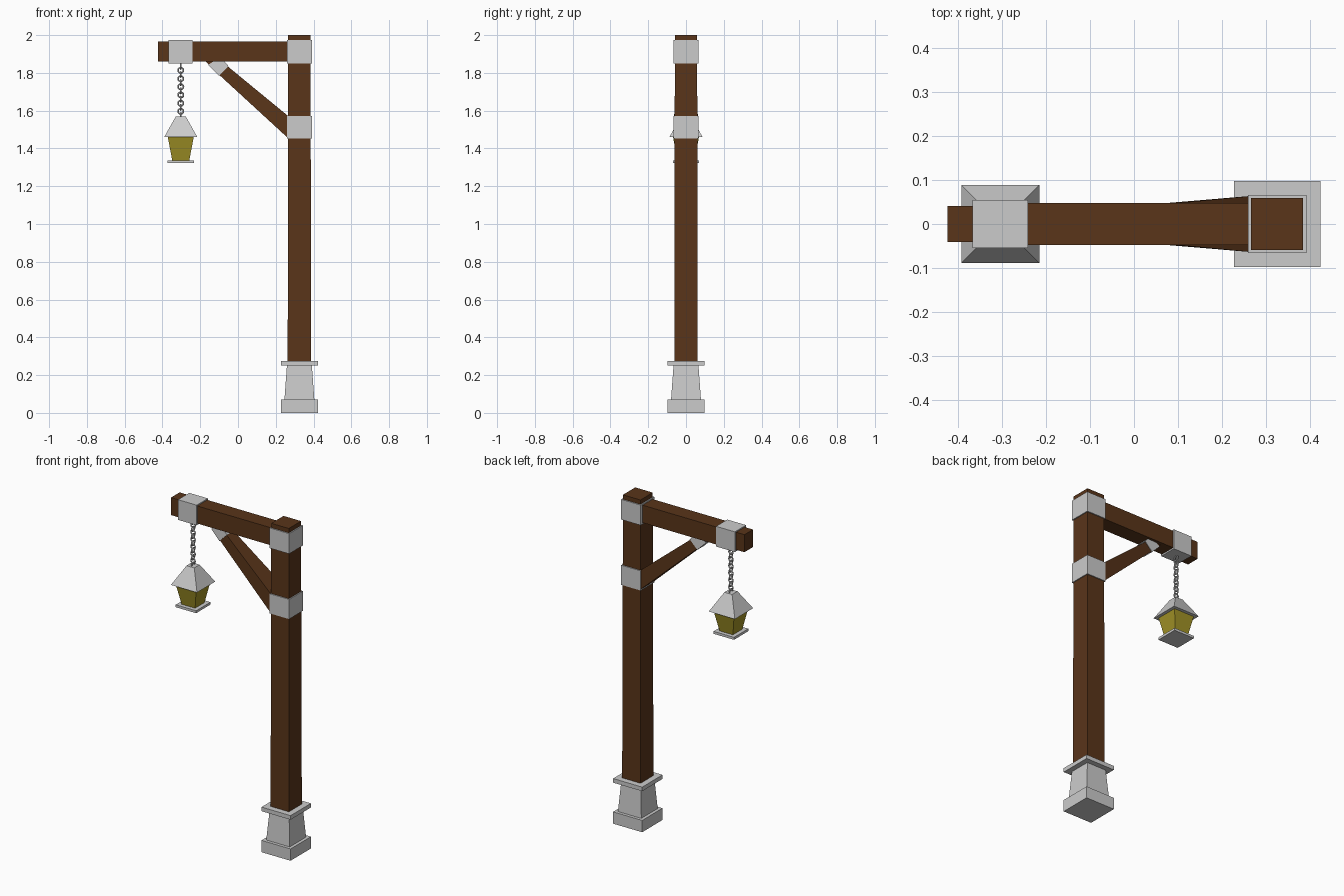
import bpy, bmesh, math
from mathutils import Vector

if "Cube" in bpy.data.objects:
    bpy.data.objects.remove(bpy.data.objects["Cube"])


def material(name, rgb):
    m = bpy.data.materials.new(name)
    m.diffuse_color = (*rgb, 1)
    m.use_nodes = True
    m.node_tree.nodes["Principled BSDF"].inputs["Base Color"].default_value = m.diffuse_color
    return m


WOOD = material("wood", (0.10, 0.035, 0.01))
GLASS = material("yellow_glass", (0.36, 0.29, 0.02))
POST_X, LAMP_X = 0.325, -0.303


def loft(name, rings, mat=None):
    """Solid skinned through a list of four-cornered rings."""
    bm = bmesh.new()
    rows = [[bm.verts.new(p) for p in ring] for ring in rings]
    for a, b in zip(rows, rows[1:]):
        for i in range(4):
            j = (i + 1) % 4
            bm.faces.new((a[i], a[j], b[j], b[i]))
    bm.faces.new(rows[0][::-1])
    bm.faces.new(rows[-1])
    bmesh.ops.recalc_face_normals(bm, faces=bm.faces)
    mesh = bpy.data.meshes.new(name)
    bm.to_mesh(mesh)
    bm.free()
    ob = bpy.data.objects.new(name, mesh)
    bpy.context.collection.objects.link(ob)
    if mat:
        mesh.materials.append(mat)
    return ob


def column(name, x, steps, mat=None):
    """Square column from (z, half width) steps."""
    return loft(name, [[(x + sx * h, sy * h, z) for sx, sy in
                        ((-1, -1), (1, -1), (1, 1), (-1, 1))]
                       for z, h in steps], mat)


def bar(name, sections, mat=None):
    """Bar in the xz plane from (low point, high point, half depth) sections."""
    return loft(name, [[(lo[0], -h, lo[1]), (lo[0], h, lo[1]),
                        (hi[0], h, hi[1]), (hi[0], -h, hi[1])]
                       for lo, hi, h in sections], mat)


# Stone base
column("base_plinth", POST_X, [(0, 0.098), (0.072, 0.098)])
column("base_pedestal", POST_X, [(0.072, 0.079), (0.25, 0.066)])
column("base_cap", POST_X, [(0.25, 0.098), (0.275, 0.098)])

# Post and its two metal bands
column("post", POST_X, [(0.275, 0.062), (2.0, 0.059)], WOOD)
column("post_upper_band", POST_X, [(1.85, 0.066), (1.973, 0.066)])
column("post_lower_band", POST_X, [(1.452, 0.066), (1.572, 0.066)])

# Horizontal beam with a slimmer end past its band
bar("beam", [((x, 1.859), (x, 1.966), h) for x, h in
             ((-0.423, 0.041), (-0.31, 0.041), (-0.30, 0.048), (0.27, 0.048))], WOOD)
bar("beam_band", [((x, 1.85), (x, 1.973), 0.054) for x in (-0.367, -0.241)])

# Diagonal brace, tapering towards the beam, with a metal sleeve
bar("brace", [((0.27, 1.450), (0.27, 1.568), 0.064),
              ((-0.10, 1.790), (-0.055, 1.835), 0.033),
              ((-0.175, 1.865), (-0.10, 1.875), 0.027)], WOOD)
bar("brace_sleeve", [((-0.101, 1.785), (-0.050, 1.836), 0.036),
                     ((-0.158, 1.842), (-0.095, 1.885), 0.032)])

# Chain of alternating rings
for i in range(13):
    bpy.ops.mesh.primitive_torus_add(
        location=(LAMP_X, 0, 1.835 - i * 0.0217), major_radius=0.0145,
        minor_radius=0.004, major_segments=12, minor_segments=6,
        rotation=(math.pi / 2, 0, math.pi / 2 * ((i + 1) % 2)))
    bpy.context.object.name = f"chain_link_{i + 1}"

# Lantern
column("lantern_roof", LAMP_X, [(1.460, 0.088), (1.57, 0.026)])
column("lantern_glass", LAMP_X, [(1.336, 0.045), (1.462, 0.069)], GLASS)
column("lantern_floor", LAMP_X, [(1.322, 0.069), (1.337, 0.069)])
